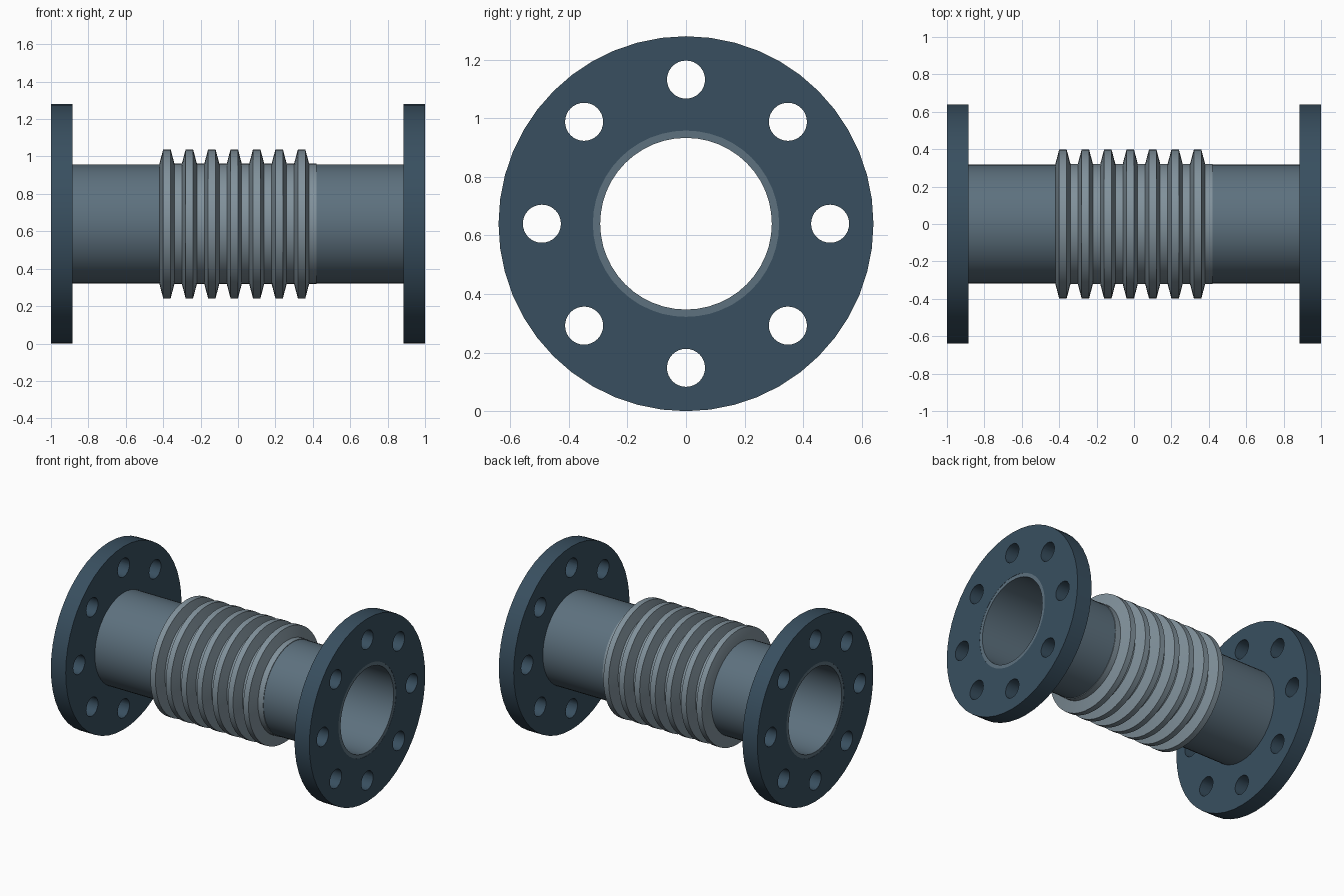
import bpy, bmesh
from math import cos, sin, tau, radians
from mathutils import Matrix

if "Cube" in bpy.data.objects:
    bpy.data.objects.remove(bpy.data.objects["Cube"])

CZ = 0.64      # axis height
SIDES = 48


def material(name, rgb):
    m = bpy.data.materials.new(name)
    m.diffuse_color = (*rgb, 1)
    m.use_nodes = True
    m.node_tree.nodes["Principled BSDF"].inputs["Base Color"].default_value = m.diffuse_color
    return m


dark = material("flange_paint", (0.040, 0.078, 0.115))
mid = material("pipe_steel", (0.11, 0.165, 0.21))
light = material("bellows_steel", (0.22, 0.285, 0.33))


def lathe(name, profile, mat):
    """Spin a closed (x, radius) loop around the x axis."""
    bm = bmesh.new()
    rings = []
    for i in range(SIDES):
        a = tau * i / SIDES
        rings.append([bm.verts.new((x, r * sin(a), CZ + r * cos(a))) for x, r in profile])
    n = len(profile)
    for i in range(SIDES):
        p, q = rings[i], rings[(i + 1) % SIDES]
        for j in range(n):
            k = (j + 1) % n
            bm.faces.new((p[j], p[k], q[k], q[j]))
    bmesh.ops.recalc_face_normals(bm, faces=bm.faces)
    return make_object(name, bm, mat)


def make_object(name, bm, mat=None):
    me = bpy.data.meshes.new(name)
    bm.to_mesh(me)
    bm.free()
    ob = bpy.data.objects.new(name, me)
    bpy.context.collection.objects.link(ob)
    if mat:
        me.materials.append(mat)
    return ob


def activate(ob):
    bpy.ops.object.select_all(action='DESELECT')
    ob.select_set(True)
    bpy.context.view_layer.objects.active = ob


def smooth(ob):
    activate(ob)
    bpy.ops.object.shade_smooth_by_angle(angle=radians(25))


def tube(name, x0, x1, r_in, r_out, mat):
    return lathe(name, [(x0, r_in), (x1, r_in), (x1, r_out), (x0, r_out)], mat)


def bolt_cutter(x):
    """Ring of eight cylinders for the bolt holes."""
    bm = bmesh.new()
    for i in range(8):
        a = tau * i / 8
        m = (Matrix.Translation((x, 0.492 * sin(a), CZ + 0.492 * cos(a)))
             @ Matrix.Rotation(tau / 4, 4, 'Y'))
        bmesh.ops.create_cone(bm, cap_ends=True, segments=32, radius1=0.065,
                              radius2=0.065, depth=0.4, matrix=m)
    ob = make_object("bolt_cutter", bm)
    ob.hide_render = True
    return ob


# Flanges and pipe stubs on both ends
for side, s in (("left", -1), ("right", 1)):
    flange = tube(side + "_flange", *sorted((s * 0.885, s)), 0.318, 0.64, dark)
    cutter = bolt_cutter(s * 0.94)
    mod = flange.modifiers.new("bolt_holes", 'BOOLEAN')
    mod.operation, mod.solver, mod.object = 'DIFFERENCE', 'EXACT', cutter
    activate(flange)
    bpy.ops.object.modifier_apply(modifier=mod.name)
    bpy.data.objects.remove(cutter)
    smooth(flange)
    smooth(tube(side + "_pipe", *sorted((s * 0.41, s * 0.999)), 0.293, 0.318, mid))

# Bellows: seven thin-walled convolutions
root, crest, wall = 0.322, 0.398, 0.025
outer = []
for i in range(7):
    x = -0.42 + 0.12 * i
    outer += [(x, root), (x + 0.02, crest), (x + 0.06, crest), (x + 0.08, root)]
outer.append((0.42, root))
inner = [(x, r - wall) for x, r in reversed(outer)]
smooth(lathe("bellows", outer + inner, light))
